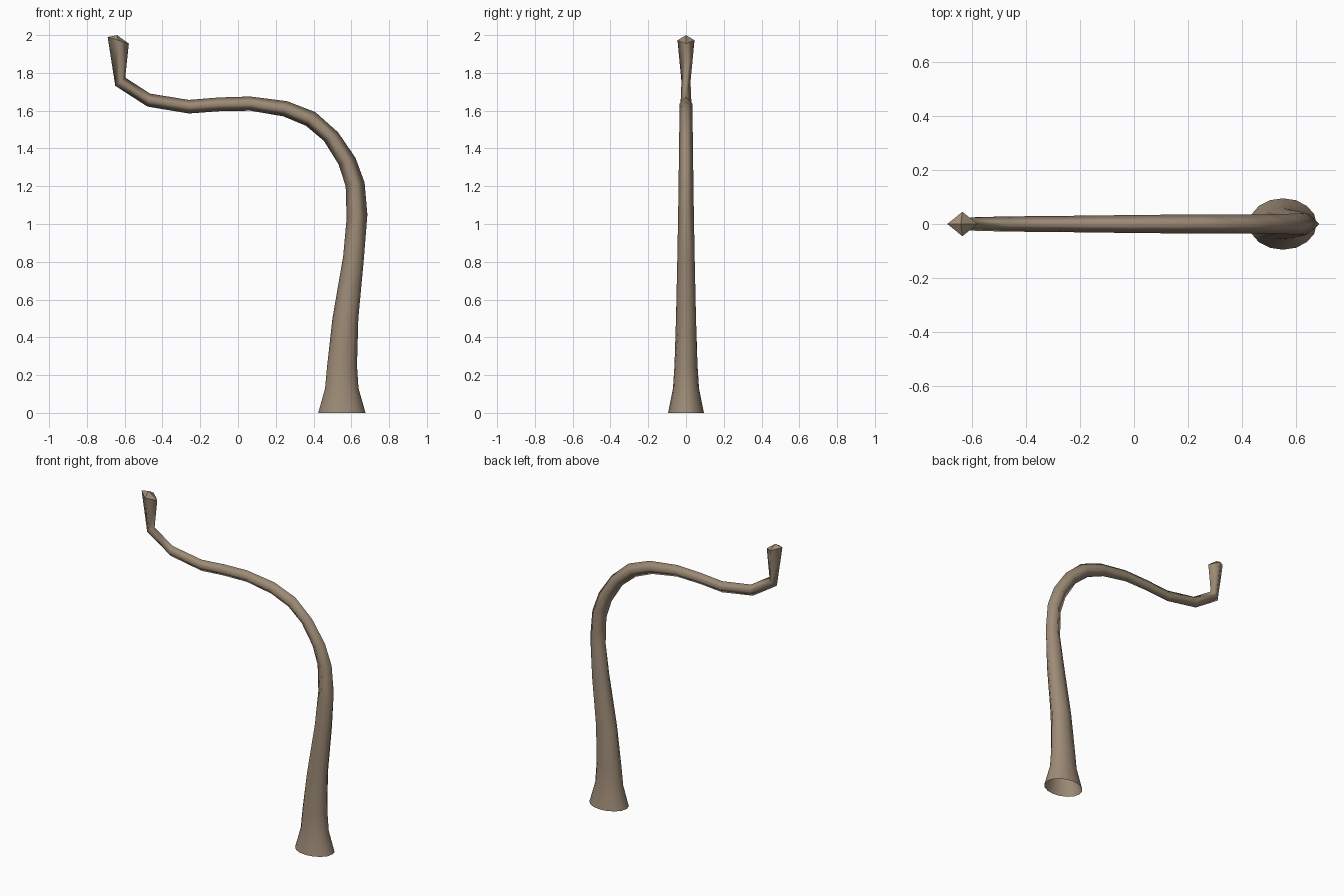
import bpy, bmesh, math
from mathutils import Vector

if "Cube" in bpy.data.objects:
    bpy.data.objects.remove(bpy.data.objects["Cube"])

# Each ring: outer edge (x, z), inner edge (x, z), half depth in y, number of sides
RINGS = [
    (0.675, 0.0, 0.425, 0.0, 0.095, 16),
    (0.638, 0.13, 0.461, 0.13, 0.069, 16),
    (0.630, 0.25, 0.472, 0.25, 0.061, 16),
    (0.637, 0.50, 0.500, 0.50, 0.053, 8),
    (0.665, 0.80, 0.557, 0.83, 0.046, 8),
    (0.685, 1.05, 0.575, 1.03, 0.042, 4),
    (0.670, 1.22, 0.570, 1.20, 0.039, 4),
    (0.622, 1.35, 0.533, 1.315, 0.038, 4),
    (0.530, 1.485, 0.455, 1.44, 0.036, 4),
    (0.410, 1.592, 0.360, 1.52, 0.035, 4),
    (0.260, 1.65, 0.240, 1.57, 0.035, 4),
    (0.065, 1.675, 0.065, 1.60, 0.034, 4),
    (-0.10, 1.67, -0.10, 1.597, 0.032, 4),
    (-0.26, 1.657, -0.26, 1.585, 0.030, 4),
    (-0.465, 1.69, -0.48, 1.622, 0.028, 4),
    (-0.597, 1.775, -0.65, 1.732, 0.024, 4),
    (-0.578, 1.955, -0.69, 1.99, 0.045, 4),
]
N = 16

bark = bpy.data.materials.new("weathered brown")
bark.diffuse_color = (0.335, 0.255, 0.18, 1)
bark.use_nodes = True
bark.node_tree.nodes["Principled BSDF"].inputs["Base Color"].default_value = bark.diffuse_color

bm = bmesh.new()
loops = []
for ox, oz, ix, iz, depth, sides in RINGS:
    mid = Vector(((ox + ix) / 2, 0, (oz + iz) / 2))
    half = Vector(((ox - ix) / 2, 0, (oz - iz) / 2))
    loop = []
    for i in range(N):
        # snap to fewer corners where the limb gets thinner
        a = math.floor(i * sides / N + 0.5) * 2 * math.pi / sides
        loop.append(bm.verts.new(mid + half * math.cos(a) + Vector((0, depth * math.sin(a), 0))))
    loops.append(loop)

# Skin between neighbouring rings; the bottom stays open
for a, b in zip(loops, loops[1:]):
    for i in range(N):
        j = (i + 1) % N
        bm.faces.new((a[i], a[j], b[j], b[i]))

# Pointed cap on the tip
apex = bm.verts.new((-0.64, 0, 2.0))
for i in range(N):
    bm.faces.new((loops[-1][i], loops[-1][(i + 1) % N], apex))

bmesh.ops.remove_doubles(bm, verts=bm.verts, dist=0.0005)
bmesh.ops.dissolve_degenerate(bm, dist=0.0005, edges=bm.edges)
bmesh.ops.recalc_face_normals(bm, faces=bm.faces)
for f in bm.faces:
    f.smooth = True
# Crisp rim around the cap
for e in bm.edges:
    if len(e.link_faces) == 2 and all(v.co.z > 1.9 for v in e.verts):
        e.smooth = False

mesh = bpy.data.meshes.new("bent_branch")
bm.to_mesh(mesh)
bm.free()
mesh.materials.append(bark)
obj = bpy.data.objects.new("bent_branch", mesh)
bpy.context.collection.objects.link(obj)
